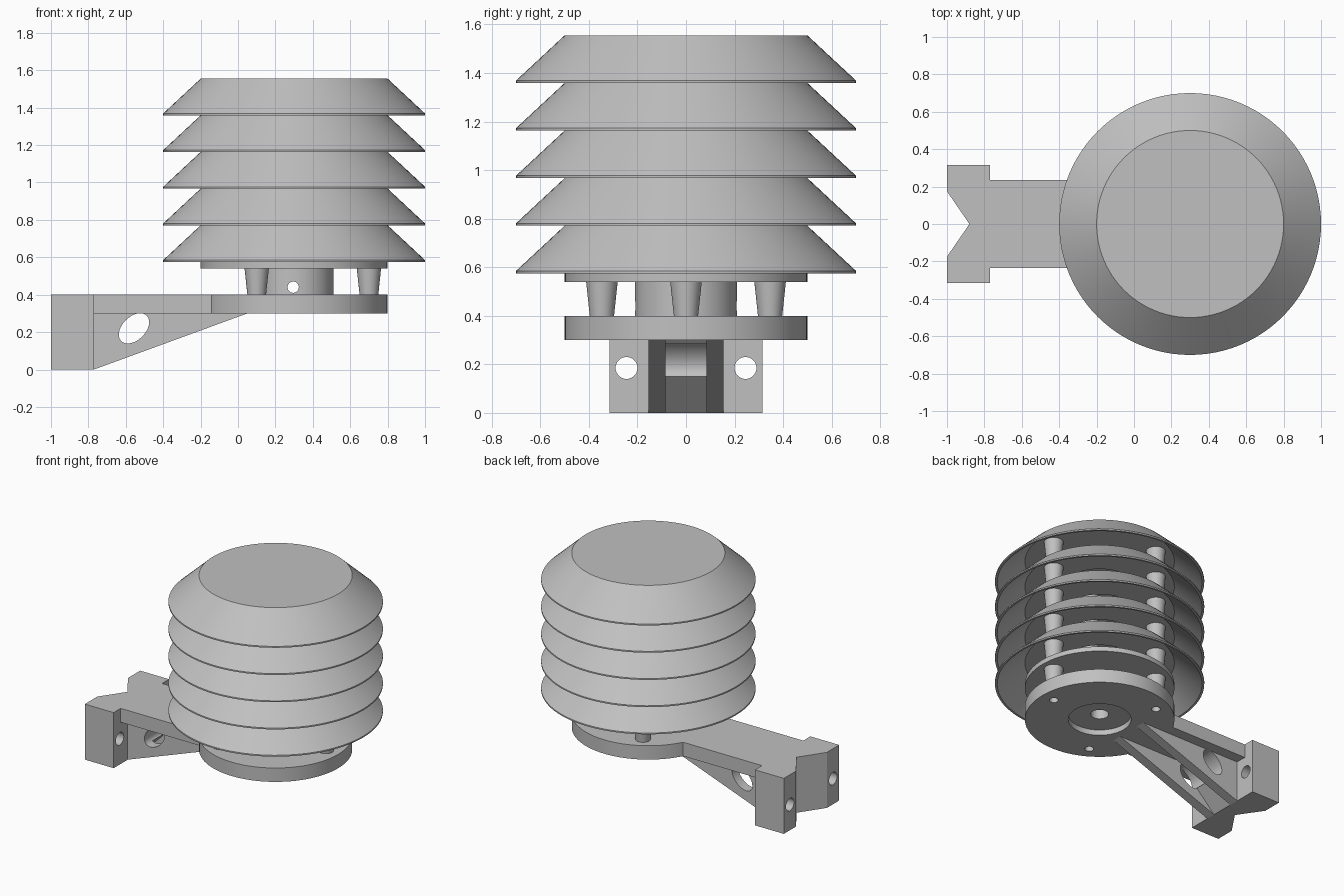
import bpy, bmesh, math
from mathutils import Matrix, Vector

cube = bpy.data.objects.get("Cube")
if cube:
    bpy.data.objects.remove(cube)

grey = bpy.data.materials.new("light grey plastic")
grey.use_nodes = True
colour = (0.53, 0.53, 0.53, 1)
grey.diffuse_color = colour
grey.node_tree.nodes["Principled BSDF"].inputs["Base Color"].default_value = colour

CX = 0.3          # axis of the shade stack
PITCH = 0.196     # spacing of the shades
PLATE = 0.035     # thickness of each shade's plate
POSTS = [(CX + 0.4 * math.cos(a), 0.4 * math.sin(a))
         for a in (0, math.tau / 3, -math.tau / 3)]


def finish(name, bm, smooth=False):
    bmesh.ops.recalc_face_normals(bm, faces=bm.faces)
    mesh = bpy.data.meshes.new(name)
    bm.to_mesh(mesh)
    bm.free()
    mesh.materials.append(grey)
    obj = bpy.data.objects.new(name, mesh)
    bpy.context.collection.objects.link(obj)
    if smooth:
        smooth_shade(obj)
    return obj


def smooth_shade(obj):
    bpy.ops.object.select_all(action='DESELECT')
    obj.select_set(True)
    bpy.context.view_layer.objects.active = obj
    bpy.ops.object.shade_smooth_by_angle(angle=math.radians(30))


def lathe(name, profile, segments=96):
    """Spin a closed (radius, z) profile around the stack axis."""
    bm = bmesh.new()
    rings = []
    for i in range(segments):
        a = math.tau * i / segments
        rings.append([bm.verts.new((CX + r * math.cos(a), r * math.sin(a), z))
                      for r, z in profile])
    n = len(profile)
    for i in range(segments):
        a, b = rings[i], rings[(i + 1) % segments]
        for j in range(n):
            k = (j + 1) % n
            bm.faces.new((a[j], b[j], b[k], a[k]))
    bmesh.ops.remove_doubles(bm, verts=bm.verts, dist=1e-6)
    return finish(name, bm, True)


def extrude(name, outline, direction):
    """Push a flat outline of 3D points along a direction."""
    bm = bmesh.new()
    face = bm.faces.new([bm.verts.new(p) for p in outline])
    new = bmesh.ops.extrude_face_region(bm, geom=[face])["geom"]
    bmesh.ops.translate(bm, vec=direction,
                        verts=[v for v in new if isinstance(v, bmesh.types.BMVert)])
    return finish(name, bm)


def side_slab(name, outline, y0, y1):
    return extrude(name, [(x, y0, z) for x, z in outline], Vector((0, y1 - y0, 0)))


def rod(name, centre, r_bottom, r_top, length, turn=Matrix(), segments=40):
    bm = bmesh.new()
    bmesh.ops.create_cone(bm, cap_ends=True, segments=segments, radius1=r_bottom,
                          radius2=r_top, depth=length,
                          matrix=Matrix.Translation(centre) @ turn)
    return finish(name, bm, True)


def cut(obj, cutters):
    """Subtract the cutters, bake the result and drop them."""
    for c in cutters:
        c.hide_render = True
        mod = obj.modifiers.new("cut", 'BOOLEAN')
        mod.operation, mod.object, mod.solver = 'DIFFERENCE', c, 'EXACT'
    bpy.context.view_layer.update()
    mesh = bpy.data.meshes.new_from_object(
        obj.evaluated_get(bpy.context.evaluated_depsgraph_get()))
    obj.modifiers.clear()
    obj.data = mesh
    for c in cutters:
        bpy.data.objects.remove(c)
    smooth_shade(obj)


ALONG_X = Matrix.Rotation(math.pi / 2, 4, 'Y')
ALONG_Y = Matrix.Rotation(math.pi / 2, 4, 'X')

# Stack of conical shades, the top one closed, with tapered spacer posts
for i in range(5):
    top = 1.555 - i * PITCH
    low = top - PITCH
    hole = 0 if i == 0 else 0.24
    lathe(f"shade_{i + 1}", [
        (hole, top), (0.5, top), (0.7, low + 0.01), (0.7, low), (0.685, low),
        (0.5, top - PLATE), (hole, top - PLATE)])
    for j, (x, y) in enumerate(POSTS):
        height = PITCH - PLATE
        rod(f"spacer_{i + 1}_{j + 1}", (x, y, low + height / 2), 0.05, 0.065, height)

# Bottom ring of the stack and its posts
lathe("bottom_ring", [(0.18, 0.575), (0.5, 0.575), (0.5, 0.54), (0.18, 0.54)])
for j, (x, y) in enumerate(POSTS):
    rod(f"base_post_{j + 1}", (x, y, 0.47), 0.05, 0.065, 0.14)

# Sensor hub with a cross-drilled hole
hub = lathe("sensor_hub", [(0.06, 0.39), (0.21, 0.39), (0.21, 0.55), (0.06, 0.55)])
cut(hub, [rod("hub_drill", (CX - 0.005, 0, 0.44), 0.03, 0.03, 1, ALONG_Y)])

# Round base with a recess, centre bore and screw holes
base = lathe("base_disc", [(0.06, 0.34), (0.21, 0.34), (0.21, 0.3),
                           (0.5, 0.3), (0.5, 0.4), (0.06, 0.4)])
cut(base, [rod("screw_drill", (x, y, 0.35), 0.03, 0.03, 0.3) for x, y in POSTS])

# Arm plate joining the base to the mount
side_slab("arm_plate", [(-0.77, 0.3), (-0.1, 0.3), (-0.1, 0.4), (-0.77, 0.4)],
          -0.235, 0.235)

# Mounting block with a V notch for a pole and two strap holes
half = [(-0.88, 0), (-1, 0.175), (-1, 0.315), (-0.77, 0.315)]
outline = half + [(x, -y) for x, y in reversed(half[1:])]
block = extrude("mount_block", [(x, y, 0) for x, y in outline], Vector((0, 0, 0.4)))
cut(block, [rod("strap_drill", (-0.9, s * 0.245, 0.185), 0.045, 0.045, 1, ALONG_X)
            for s in (-1, 1)])


# Slanted oval window through the bracket
def oval_cutter():
    drill = rod("oval_drill", (0, 0, 0), 1, 1, 1, ALONG_Y, 48)
    drill.data.transform(Matrix.Translation((-0.556, 0, 0.22))
                         @ Matrix.Rotation(-math.pi / 4, 4, 'Y')
                         @ Matrix.Diagonal((0.096, 1, 0.062, 1)))
    return drill


# Two bracket ribs and the steeper web between them
for side, s in (("left", 1), ("right", -1)):
    rib = side_slab(f"rib_{side}", [(-0.77, 0), (0.05, 0.3), (-0.77, 0.3)],
                    s * 0.085, s * 0.155)
    cut(rib, [oval_cutter()])
web = side_slab("bracket_web", [(-0.77, 0), (-0.47, 0.3), (-0.77, 0.3)], -0.085, 0.085)
cut(web, [oval_cutter()])
